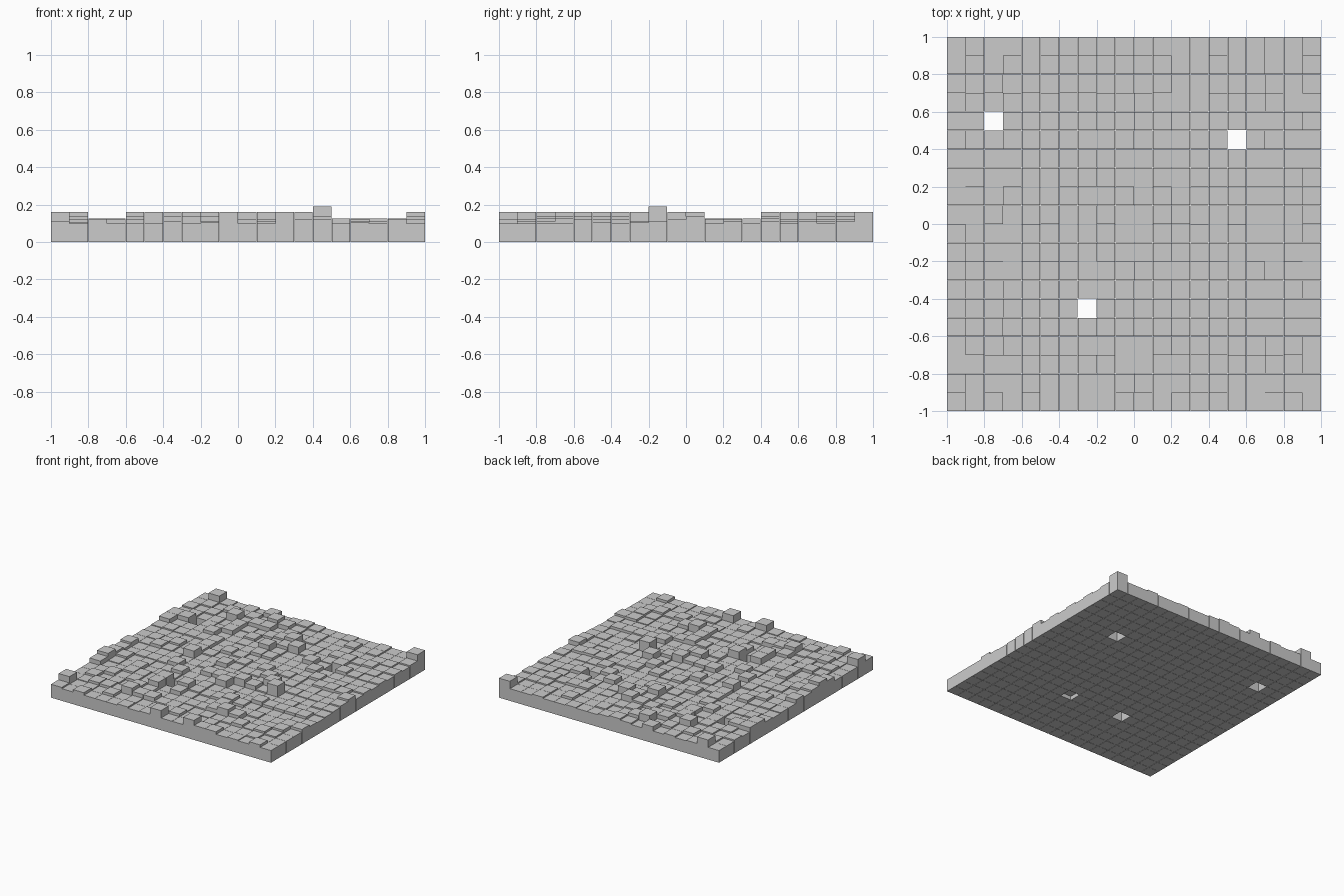
import bpy, bmesh, random
from mathutils import Matrix, Vector

if "Cube" in bpy.data.objects:
    bpy.data.objects.remove(bpy.data.objects["Cube"])

random.seed(7)
N, CELL, SIZE = 20, 0.1, 0.098
HOLES = {(2, 15), (15, 14), (7, 5)}          # missing blocks (column, row)
RAISED = {(12, 5): 0.03}                     # block lifted off the floor
TALL = {(0, 1), (0, 6), (1, 19), (19, 19), (6, 5), (6, 4), (8, 5), (12, 0),
        (9, 0), (9, 14), (11, 15), (7, 18), (11, 8), (4, 17), (5, 2),
        (10, 7), (13, 3), (5, 10), (10, 16), (13, 9)}
LOW_COLS, LOW_ROWS = {2, 3, 15, 16, 17, 18}, {11, 12, 13}


def height(c, r):
    if (c, r) == (14, 8):
        return 0.19
    if (c, r) in TALL:
        return 0.16
    h = random.choice((0.1, 0.1, 0.1, 0.105, 0.11, 0.11, 0.12, 0.135))
    if c in LOW_COLS or r in LOW_ROWS:
        h = min(h, 0.125)
    return h


def add_block(bm, x, y, z0, z1):
    m = Matrix.Translation((x, y, (z0 + z1) / 2)) @ Matrix.Diagonal((SIZE, SIZE, z1 - z0, 1))
    bmesh.ops.create_cube(bm, size=1, matrix=m)


# One object per row of cobbles
for r in range(N):
    bm = bmesh.new()
    for c in range(N):
        h = height(c, r)
        if (c, r) in HOLES:
            continue
        z0 = RAISED.get((c, r), 0)
        add_block(bm, -1 + CELL * (c + 0.5), -1 + CELL * (r + 0.5), z0, h + z0)
    # stretch so the outer faces reach the exact edge
    bmesh.ops.scale(bm, vec=Vector((1 / 0.999, 1 / 0.999, 1)), verts=bm.verts)
    me = bpy.data.meshes.new(f"cobble_row_{r + 1}")
    bm.to_mesh(me)
    bm.free()
    bpy.context.collection.objects.link(bpy.data.objects.new(me.name, me))
